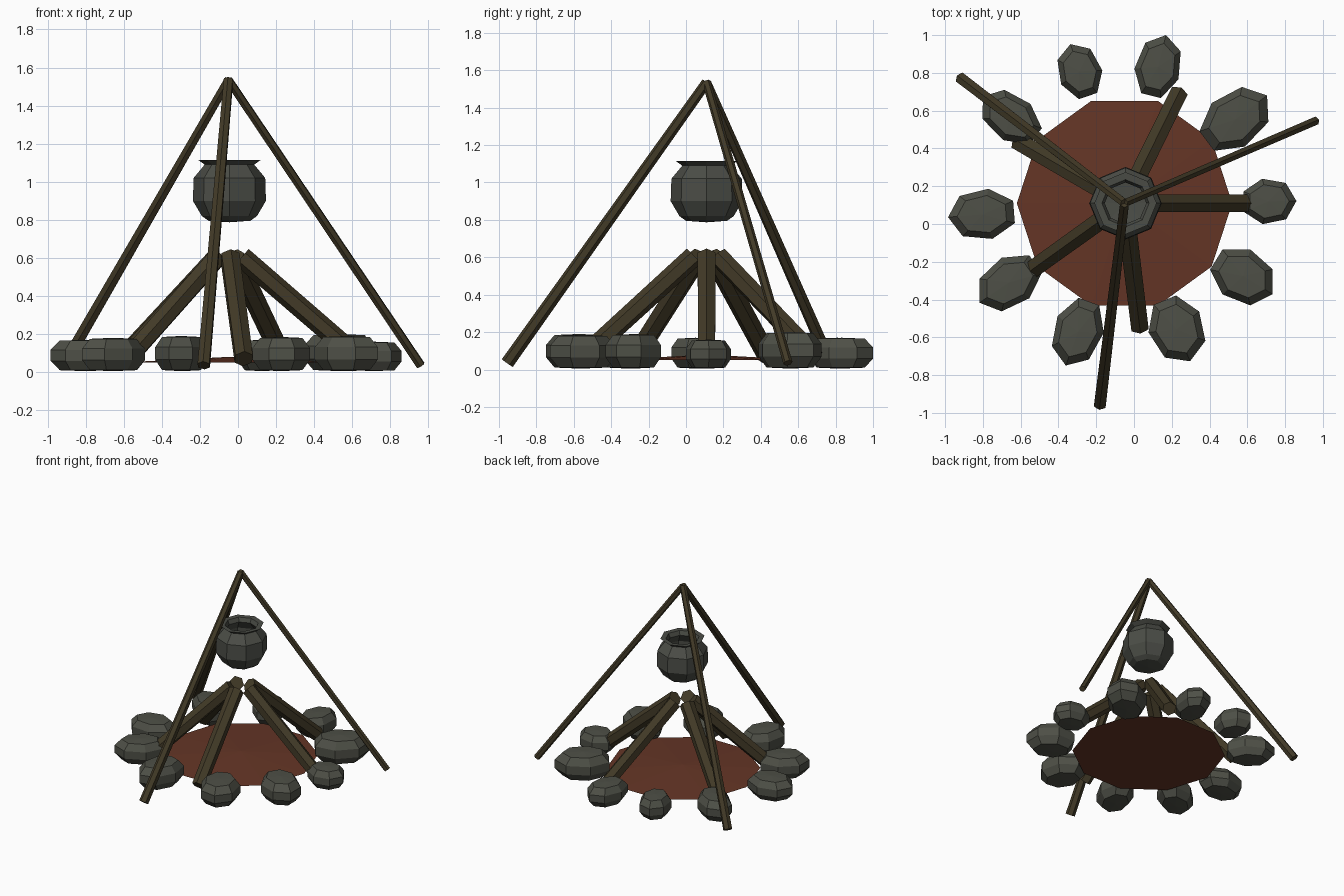
import bpy, bmesh, math
from mathutils import Vector, Matrix

if "Cube" in bpy.data.objects:
    bpy.data.objects.remove(bpy.data.objects["Cube"])

CX, CY = -0.05, 0.11          # centre of the fire


def material(name, rgb):
    m = bpy.data.materials.new(name)
    m.diffuse_color = (*rgb, 1)
    m.use_nodes = True
    m.node_tree.nodes["Principled BSDF"].inputs["Base Color"].default_value = m.diffuse_color
    return m


STONE = material("dark_stone", (0.076, 0.079, 0.062))
WOOD = material("dark_wood", (0.054, 0.042, 0.020))
EMBER = material("ember_red", (0.130, 0.036, 0.019))
IRON = material("pot_iron", (0.070, 0.074, 0.062))


def finish(bm, name, mat, matrix=None):
    if matrix is not None:
        bm.transform(matrix)
    me = bpy.data.meshes.new(name)
    bm.to_mesh(me)
    bm.free()
    me.materials.append(mat)
    ob = bpy.data.objects.new(name, me)
    bpy.context.collection.objects.link(ob)
    return ob


def lathe(profile, sides):
    """Faceted turned shape from (radius, z) points, bottom to top."""
    bm = bmesh.new()
    rings = []
    for r, z in profile:
        if r == 0:
            rings.append([bm.verts.new((0, 0, z))] * sides)
        else:
            rings.append([bm.verts.new((r * math.cos(2 * math.pi * i / sides),
                                        r * math.sin(2 * math.pi * i / sides), z))
                          for i in range(sides)])
    for lo, hi in zip(rings, rings[1:]):
        for i in range(sides):
            j = (i + 1) % sides
            bm.faces.new(list(dict.fromkeys((lo[i], lo[j], hi[j], hi[i]))))
    return bm


def beam(name, bottom, top, r_bottom, r_top):
    """Six-sided tapered stick between two points."""
    a, b = Vector(bottom), Vector(top)
    d = b - a
    bm = lathe([(0, 0), (r_bottom, 0), (r_top, d.length), (0, d.length)], 6)
    # local x is kept in the upright plane of the stick
    z = d.normalized()
    y = Vector((0, 0, 1)).cross(z).normalized()
    x = y.cross(z)
    rot = Matrix((x, y, z)).transposed().to_4x4()
    return finish(bm, name, WOOD, Matrix.Translation(a) @ rot)


# Ring of stones: x, y, half length (radial), half width, height
stones = [
    (-0.29, 0.815, 0.145, 0.115, 0.17), (0.13, 0.84, 0.165, 0.12, 0.17),
    (0.545, 0.56, 0.20, 0.145, 0.20), (0.72, 0.12, 0.14, 0.12, 0.16),
    (0.585, -0.28, 0.175, 0.14, 0.19), (0.23, -0.565, 0.175, 0.145, 0.185),
    (-0.30, -0.58, 0.18, 0.13, 0.19), (-0.67, -0.315, 0.18, 0.13, 0.18),
    (-0.81, 0.05, 0.175, 0.133, 0.17), (-0.66, 0.57, 0.175, 0.12, 0.18),
]
for n, (x, y, a, b, h) in enumerate(stones):
    bm = lathe([(0, 0.0), (0.74, 0.03), (1, 0.33), (1, 0.68), (0.74, 0.97), (0, 1)], 7)
    ang = math.atan2(y - CY, x - CX)
    a /= 0.95
    place = (Matrix.Translation((x - 0.05 * a * math.cos(ang), y - 0.05 * a * math.sin(ang), 0.005))
             @ Matrix.Rotation(ang, 4, 'Z') @ Matrix.Diagonal((a, b / 0.975, h - 0.005, 1)))
    finish(bm, f"fire_ring_stone_{n + 1}", STONE, place)

# Ember bed: very shallow ten-sided mound
finish(lathe([(0, 0.05), (0.57, 0.05), (0, 0.08)], 10), "ember_bed", EMBER,
       Matrix.Translation((CX, CY, 0)))

# Leaning logs
log_ends = [(0.235, 0.69), (0.64, 0.11), (0.03, -0.545), (-0.58, -0.27), (-0.61, 0.435)]
for n, (x, y) in enumerate(log_ends):
    out = Vector((x - CX, y - CY, 0)).normalized() * 0.07
    beam(f"fire_log_{n + 1}", (x, y, 0.07), (CX + out.x, CY + out.y, 0.605), 0.053, 0.055)

# Tripod poles
poles = [("left_pole", -0.915, 0.77, 0.034, 0.025),
         ("right_pole", 0.96, 0.545, 0.025, 0.023),
         ("front_pole", -0.18, -0.955, 0.036, 0.027)]
for name, x, y, r0, r1 in poles:
    beam(name, (x, y, 0.035), (CX, CY, 1.535), r0, r1)

# Cooking pot: open eight-sided kettle with a flared lip
pot = [(0, 0.787), (0.11, 0.795), (0.145, 0.82), (0.192, 0.90), (0.188, 1.02),
       (0.13, 1.09), (0.165, 1.115), (0.125, 1.113), (0.11, 1.08), (0.165, 1.01),
       (0.168, 0.91), (0.12, 0.83), (0, 0.82)]
finish(lathe(pot, 8), "cooking_pot", IRON, Matrix.Translation((CX + 0.005, CY, 0)))
